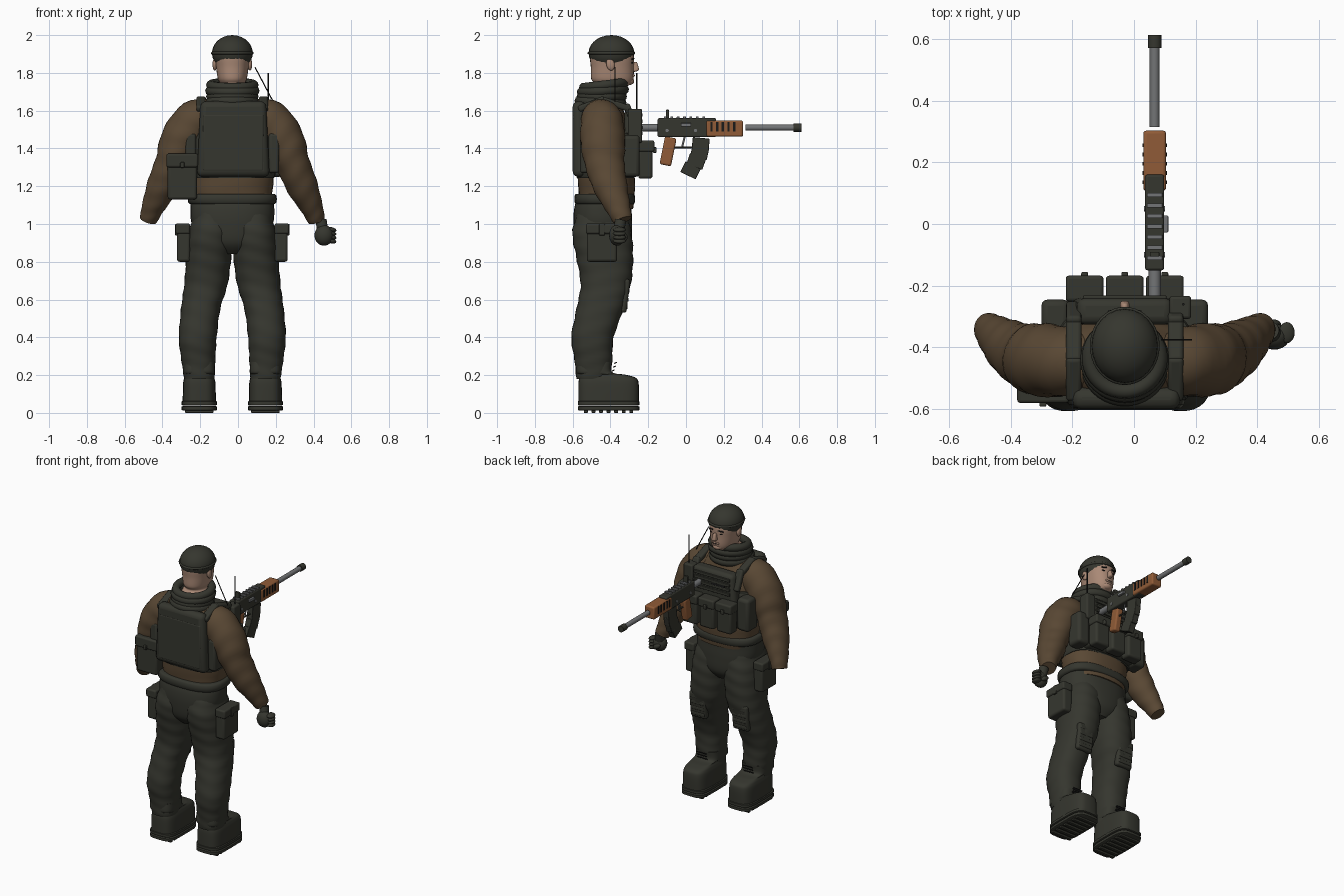
import bpy, bmesh, math
from mathutils import Vector, Matrix

cube = bpy.data.objects.get("Cube")
if cube:
    bpy.data.objects.remove(cube, do_unlink=True)


def material(name, r, g, b):
    mat = bpy.data.materials.new(name)
    mat.use_nodes = True
    mat.diffuse_color = (r, g, b, 1)
    mat.node_tree.nodes["Principled BSDF"].inputs["Base Color"].default_value = (r, g, b, 1)
    return mat


OLIVE = material("dark olive cloth", .036, .037, .028)
BROWN = material("brown shirt", .1, .064, .034)
SKIN = material("skin", .4, .25, .18)
WOOD = material("orange wood", .28, .105, .038)
STEEL = material("grey steel", .17, .175, .18)
BLACK = material("black", .01, .01, .01)
CX = -.03          # middle of the body
SIDES = (("left", 1), ("right", -1))


def finish(name, bm, mat, bevel=0):
    bmesh.ops.recalc_face_normals(bm, faces=bm.faces)
    mesh = bpy.data.meshes.new(name)
    bm.to_mesh(mesh)
    bm.free()
    mesh.materials.append(mat)
    obj = bpy.data.objects.new(name, mesh)
    bpy.context.collection.objects.link(obj)
    if bevel:
        mod = obj.modifiers.new("soft edges", "BEVEL")
        mod.width, mod.segments = bevel, 3
    return obj


def box(name, mat, loc, size, bevel=.012, tilt=(0, 0, 0), taper=1):
    bm = bmesh.new()
    bmesh.ops.create_cube(bm, size=1)
    for v in bm.verts:
        k = taper if v.co.z > 0 else 1
        v.co = Vector((v.co.x * size[0] * k, v.co.y * size[1], v.co.z * size[2]))
    obj = finish(name, bm, mat, bevel)
    obj.location, obj.rotation_euler = loc, tilt
    return obj


def ball(name, mat, loc, size, tilt=(0, 0, 0)):
    bm = bmesh.new()
    bmesh.ops.create_uvsphere(bm, u_segments=24, v_segments=14, radius=1, matrix=Matrix.Diagonal((*size, 1)))
    obj = finish(name, bm, mat)
    obj.location, obj.rotation_euler = loc, tilt
    return obj


def rod(name, mat, a, b, radius):
    a, b = Vector(a), Vector(b)
    bm = bmesh.new()
    bmesh.ops.create_cone(bm, cap_ends=True, segments=16, radius1=radius, radius2=radius, depth=(b - a).length)
    obj = finish(name, bm, mat)
    obj.location = (a + b) / 2
    obj.rotation_euler = (b - a).to_track_quat("Z", "Y").to_euler()
    return obj


def ring(name, mat, loc, major, minor, tilt=0, squash=1):
    # closed tube swept round a circle
    bm = bmesh.new()
    loops = []
    for i in range(40):
        a = math.tau * i / 40
        loop = []
        for j in range(10):
            b = math.tau * j / 10
            r = major + minor * math.cos(b)
            loop.append(bm.verts.new((r * math.cos(a), r * squash * math.sin(a), minor * math.sin(b))))
        loops.append(loop)
    for i in range(40):
        for j in range(10):
            k, m = (i + 1) % 40, (j + 1) % 10
            bm.faces.new((loops[i][j], loops[k][j], loops[k][m], loops[i][m]))
    obj = finish(name, bm, mat)
    obj.location, obj.rotation_euler = loc, (tilt, 0, 0)


def loft(name, mat, rows, power=2, steps=6, wrinkle=0, waves=1, level=True):
    # rows hold x, y, z, half width, half depth; smoothly interpolated
    rows = [Vector(r) for r in rows]
    path = []
    for i in range(len(rows) - 1):
        p, q = rows[i], rows[i + 1]
        before, after = rows[max(i - 1, 0)], rows[min(i + 2, len(rows) - 1)]
        for s in range(steps):
            t = s / steps
            m, n = (q - before) / 2, (after - p) / 2
            path.append(p + m * t + (3 * (q - p) - 2 * m - n) * t * t + (2 * (p - q) + m + n) * t ** 3)
    path.append(rows[-1])
    bm = bmesh.new()
    loops = []
    for i, row in enumerate(path):
        ahead, back = path[min(i + 1, len(path) - 1)], path[max(i - 1, 0)]
        along = Vector((0, 0, 1)) if level else (ahead - back).to_3d().normalized()
        v = Vector((0, 1, 0))
        v = (v - along * v.dot(along)).normalized()
        u = v.cross(along)
        loop = []
        for j in range(32):
            a = math.tau * j / 32
            c, s = math.cos(a), math.sin(a)
            fold = 1 + wrinkle * math.sin(waves * math.tau * i / len(path) + 1.5 * math.sin(a * 2))
            x = math.copysign(abs(c) ** (2 / power), c) * row[3] * fold
            y = math.copysign(abs(s) ** (2 / power), s) * row[4] * fold
            loop.append(bm.verts.new(row.to_3d() + u * x + v * y))
        loops.append(loop)
    for a, b in zip(loops, loops[1:]):
        for j in range(32):
            k = (j + 1) % 32
            bm.faces.new((a[j], a[k], b[k], b[j]))
    bm.faces.new(loops[0])
    bm.faces.new(loops[-1])
    return finish(name, bm, mat)


def pouch(name, loc, size, front=1):
    x, y, z = loc
    w, d, h = size
    box(name, OLIVE, loc, size, .014)
    box(name + "_flap", OLIVE, (x, y + front * .006, z + h * .36), (w + .012, d + .008, h * .3), .01)
    box(name + "_buckle", OLIVE, (x, y + front * (d / 2 + .012), z + h * .26), (.022, .02, .03), .005)


# Shirt, hips and belt
loft("shirt", BROWN, [(CX, -.42, 1.08, .2, .14), (CX, -.42, 1.2, .215, .15), (CX, -.43, 1.35, .22, .15),
                      (CX, -.44, 1.5, .23, .14), (CX, -.45, 1.6, .19, .12), (CX, -.45, 1.68, .1, .09)],
     power=2.4, wrinkle=.008, waves=6)
loft("hips", OLIVE, [(CX, -.43, .84, .06, .1), (CX, -.435, .9, .17, .145), (CX, -.44, 1, .215, .155),
                     (CX, -.44, 1.08, .222, .152), (CX, -.43, 1.14, .215, .145)], power=2.4)
loft("belt", OLIVE, [(CX, -.43, 1.105, .22, .15), (CX, -.43, 1.115, .234, .16), (CX, -.43, 1.15, .234, .16),
                     (CX, -.43, 1.16, .22, .15)], power=2.6, steps=2)

for side, s in SIDES:
    def at(dx):
        return CX + s * dx

    # Sleeves
    loft(side + "_sleeve", BROWN, [(at(.08), -.45, 1.59, .07, .08), (at(.19), -.445, 1.55, .11, .11),
                                   (at(.27), -.44, 1.44, .112, .118), (at(.32), -.43, 1.32, .09, .105),
                                   (at(.37), -.4, 1.2, .083, .09), (at(.42), -.36, 1.09, .06, .066),
                                   (at(.445), -.335, 1.02, .046, .05)], wrinkle=.022, waves=8, level=False)
    # Trouser legs
    loft(side + "_leg", OLIVE, [(at(.1), -.445, 1.06, .1, .13), (at(.115), -.445, .95, .117, .157),
                                (at(.125), -.43, .82, .119, .15), (at(.14), -.425, .68, .115, .133),
                                (at(.168), -.455, .55, .104, .125), (at(.183), -.495, .4, .1, .112),
                                (at(.18), -.49, .28, .09, .1), (at(.175), -.49, .18, .08, .09)],
         power=2.3, wrinkle=.018, waves=11)
    # Boots with treaded soles
    loft(side + "_boot", OLIVE, [(at(.175), -.41, .05, .088, .16), (at(.175), -.41, .15, .086, .16),
                                 (at(.175), -.415, .185, .08, .15), (at(.175), -.44, .202, .075, .12),
                                 (at(.175), -.485, .215, .083, .095), (at(.175), -.485, .27, .08, .092)], power=3.6)
    for i in range(2):
        loft(side + "_sole", OLIVE, [(at(.175), -.41, z + i * .027, .087 + e, .157 + e) for z, e in
                                     ((.012, 0), (.016, .006), (.033, .006), (.037, 0))], power=4, steps=1)
    for i in range(7):
        box(side + "_tread", OLIVE, (at(.175), -.53 + i * .04, .01), (.15, .02, .02), .003)
    for i in range(3):
        box(side + "_lace", BLACK, (at(.175), -.385 + i * .006, .225 + i * .02), (.07, .016, .006), .002, (.5, 0, 0))
    # Thigh pouches and knee pads
    box(side + "_thigh_pouch", OLIVE, (at(.258), -.445, .9), (.07, .16, .2), .014)
    box(side + "_thigh_flap", OLIVE, (at(.262), -.445, .975), (.076, .17, .055), .01)
    box(side + "_thigh_clip", OLIVE, (at(.297), -.445, .97), (.012, .03, .06), .004)
    box(side + "_knee_pad", OLIVE, (at(.16), -.325, .62), (.12, .04, .18), .015, (-.12, 0, 0))
    for i in range(4):
        box(side + "_knee_rib", OLIVE, (at(.16), -.309 - i * .004, .68 - i * .04), (.1, .025, .024), .006)
    # Harness straps over the shoulders
    for i, (y, z, tilt, length) in enumerate(((-.29, 1.57, .4, .14), (-.375, 1.635, 1.25, .15),
                                             (-.5, 1.635, 1.95, .15))):
        box(side + "_strap", OLIVE, (at(.165), y, z), (.05, .035, length), .012, (tilt, 0, 0))
    box(side + "_side_pouch", OLIVE, (at(.22), -.5, 1.375), (.055, .12, .21), .014)
    box(side + "_rig_wing", OLIVE, (at(.225), -.3, 1.36), (.09, .11, .22), .02)
    # Ears, eyes and brows
    ball(side + "_ear", SKIN, (at(.093), -.4, 1.845), (.012, .022, .033), (.2, 0, 0))
    ball(side + "_eye", BLACK, (at(.034), -.286, 1.853), (.014, .006, .005))
    box(side + "_brow", BLACK, (at(.036), -.281, 1.874), (.038, .009, .007), .002, (0, s * .12, -s * .25))

# Load-bearing vest, back panel and chest plate
loft("vest", OLIVE, [(CX, -.425, 1.25, .2, .14), (CX, -.425, 1.26, .228, .157), (CX, -.425, 1.46, .23, .158),
                     (CX, -.425, 1.48, .2, .14)], power=3, steps=3)
box("back_panel", OLIVE, (CX + .005, -.565, 1.45), (.385, .07, .4), .03, taper=.9)
box("back_panel_pad", OLIVE, (CX + .005, -.592, 1.43), (.32, .02, .3), .008)
box("chest_plate", OLIVE, (CX, -.283, 1.43), (.38, .085, .36), .025, taper=.8)
for i in range(4):
    box("chest_webbing", OLIVE, (CX, -.238, 1.48 + i * .032), (.27, .014, .02), .004)
box("chest_label", BLACK, (CX - .05, -.236, 1.53), (.1, .008, .02), .002)
for i in range(3):
    pouch("magazine_pouch", (CX - .13 + i * .13, -.215, 1.34), (.11, .075, .2))
pouch("hip_bag", (-.295, -.51, 1.25), (.155, .12, .24), -1)
box("radio", OLIVE, (.15, -.27, 1.52), (.07, .075, .18), .01)
rod("radio_antenna", BLACK, (.16, -.26, 1.58), (.16, -.26, 1.8), .004)
rod("headset_wire", BLACK, (.09, -.375, 1.83), (.185, -.375, 1.65), .003)

# Scarf made of stacked rolls
for i in range(4):
    ring("scarf_roll", OLIVE, (CX, -.452 + i * .006, 1.645 + i * .03), .118 - .005 * (i % 2), .026,
         .06 * (i - 1), .96)

# Head and cap
loft("head", SKIN, [(CX, -.44, 1.62, .082, .085), (CX, -.43, 1.71, .078, .085), (CX, -.39, 1.74, .065, .098),
                    (CX, -.39, 1.77, .077, .112), (CX, -.39, 1.83, .086, .114), (CX, -.392, 1.89, .092, .116),
                    (CX, -.392, 1.94, .08, .1)], power=2.2)
box("nose", SKIN, (CX, -.27, 1.832), (.032, .035, .05), .011, (.25, 0, 0), .6)
box("lips", SKIN, (CX, -.28, 1.786), (.048, .016, .015), .005)
box("mouth_line", BLACK, (CX, -.2725, 1.786), (.036, .004, .003), 0)
ball("chin", SKIN, (CX, -.3, 1.756), (.034, .026, .02))
ball("cap", OLIVE, (CX, -.395, 1.905), (.108, .121, .095))
ring("cap_band", OLIVE, (CX, -.395, 1.905), .105, .008, 0, 1.12)

# Gloved hand
ball("glove_palm", OLIVE, (.455, -.365, .94), (.05, .042, .055))
rod("glove_cuff", OLIVE, (.44, -.345, 1.02), (.45, -.36, .95), .03)
for i in range(4):
    ball("glove_finger", OLIVE, (.495, -.352, .91 + i * .02), (.026, .034, .013), (0, .2, 0))
ball("glove_thumb", OLIVE, (.45, -.325, .93), (.03, .016, .016), (0, .6, 0))

# Rifle
GX, GZ = .067, 1.51
rod("stock_tube", STEEL, (GX, -.25, GZ), (GX, -.14, GZ), .02)
box("receiver", OLIVE, (GX, .005, GZ), (.062, .31, .1), .008)
box("handguard", WOOD, (GX, .205, GZ - .005), (.074, .195, .085), .01)
rod("barrel", STEEL, (GX, .315, GZ), (GX, .58, GZ), .016)
rod("muzzle", OLIVE, (GX, .57, GZ), (GX, .612, GZ), .022)
for i in range(7):
    box("rail_slat", STEEL, (GX, -.11 + i * .034, GZ + .053), (.05, .014, .012), .002)
box("rear_sight", OLIVE, (GX, -.098, GZ + .07), (.03, .016, .05), .003)
for s in (-1, 1):
    for i in range(5):
        box("vent_slot", BLACK, (GX + s * .037, .135 + i * .03, GZ + .005), (.006, .012, .05), 0)
    for y in (-.1, .05):
        rod("receiver_pin", STEEL, (GX + s * .028, y, GZ - .015), (GX + s * .034, y, GZ - .015), .009)
box("bolt", STEEL, (GX + .034, 0, GZ + .015), (.02, .055, .02), .004)
box("grip", WOOD, (GX, -.095, 1.385), (.045, .062, .15), .01, (-.2, 0, 0))
rod("trigger_guard", OLIVE, (GX, -.06, 1.405), (GX, .04, 1.405), .005)
rod("trigger", STEEL, (GX, -.02, 1.41), (GX, -.005, 1.47), .005)
for i in range(4):
    box("magazine", OLIVE, (GX, .078 - .006 * i * i, 1.425 - i * .047), (.042, .09, .062), .004, (-.1 - .12 * i, 0, 0))

# Smooth shading with crisp edges
bpy.ops.object.select_all(action="DESELECT")
for obj in bpy.context.collection.objects:
    if obj.type == "MESH":
        obj.select_set(True)
        bpy.context.view_layer.objects.active = obj
bpy.ops.object.shade_smooth_by_angle(angle=math.radians(40))
